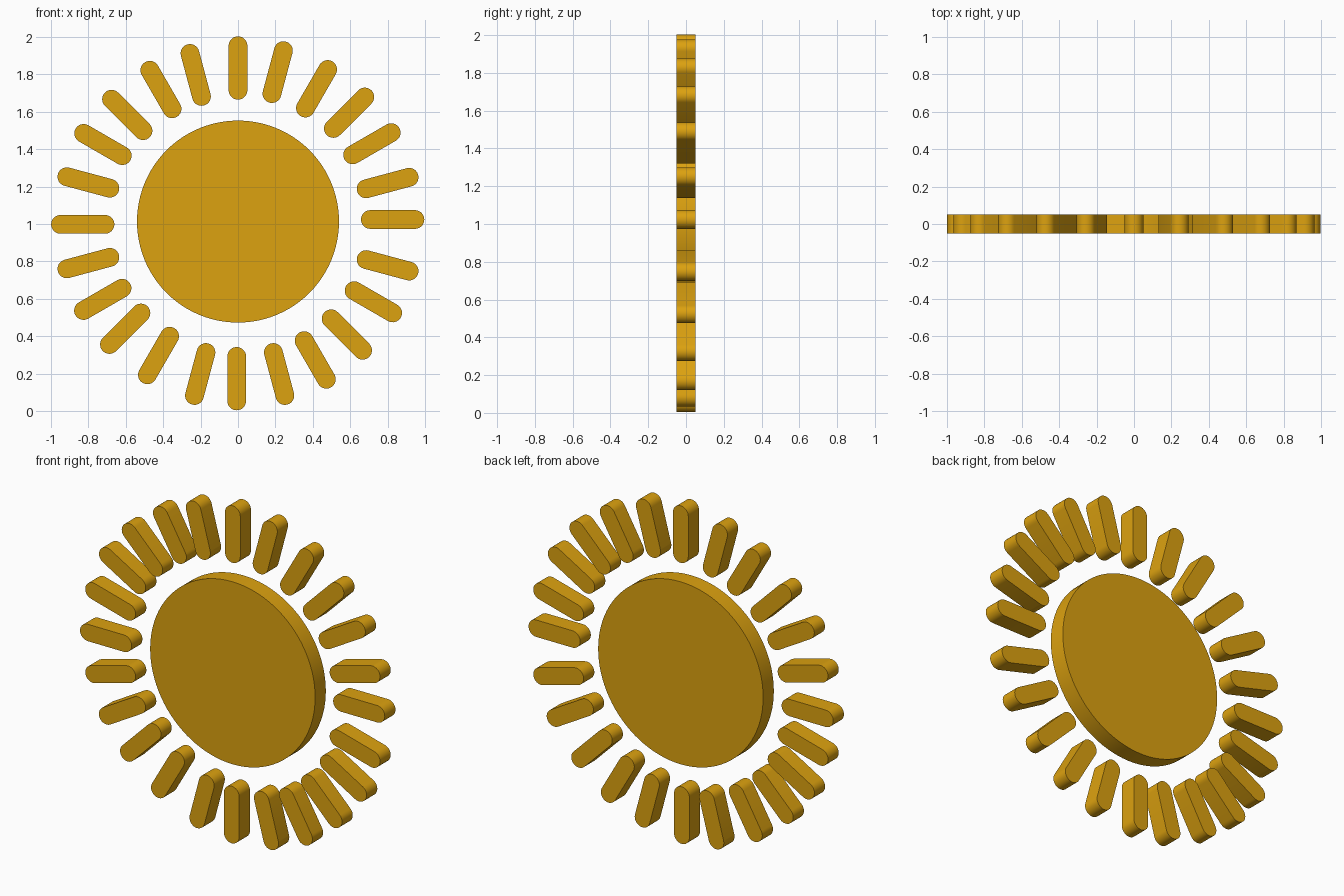
import bpy
import bmesh
from math import sin, cos, pi, radians
from mathutils import Vector

if "Cube" in bpy.data.objects:
    bpy.data.objects.remove(bpy.data.objects["Cube"])

DEPTH = 0.05        # half thickness
RAY_R = 0.05        # radius of the rounded ray ends
RAY_HALF = 0.119    # half distance between the ray end centres

gold = bpy.data.materials.new("gold")
gold.diffuse_color = (0.72, 0.36, 0.005, 1)
gold.use_nodes = True
gold.node_tree.nodes["Principled BSDF"].inputs["Base Color"].default_value = gold.diffuse_color


def plate(name, outline, centre):
    """Extrude an x-z outline through the thickness of the model."""
    bm = bmesh.new()
    face = bm.faces.new([bm.verts.new((x, -DEPTH, z)) for x, z in outline])
    ext = bmesh.ops.extrude_face_region(bm, geom=[face], use_keep_orig=True)
    moved = [v for v in ext["geom"] if isinstance(v, bmesh.types.BMVert)]
    bmesh.ops.translate(bm, verts=moved, vec=(0, 2 * DEPTH, 0))
    bmesh.ops.recalc_face_normals(bm, faces=bm.faces)
    mesh = bpy.data.meshes.new(name)
    bm.to_mesh(mesh)
    bm.free()
    mesh.materials.append(gold)
    obj = bpy.data.objects.new(name, mesh)
    obj.location = (centre[0], 0, centre[1])
    bpy.context.collection.objects.link(obj)
    bpy.ops.object.select_all(action="DESELECT")
    obj.select_set(True)
    bpy.context.view_layer.objects.active = obj
    bpy.ops.object.shade_smooth_by_angle(angle=radians(30))
    return obj


def arc(cz, radius, start, end, steps):
    return [(radius * cos(start + (end - start) * i / steps),
             cz + radius * sin(start + (end - start) * i / steps))
            for i in range(steps + 1)]


# Central disc
plate("sun_disc", arc(0, 0.54, 0, 2 * pi, 96)[:-1], (0, 1.013))

# Ray centres, clockwise from the top; each ray is turned 15 degrees further
ray_centres = [
    (0.0, 1.834), (0.212, 1.812), (0.42, 1.723), (0.594, 1.595),
    (0.716, 1.429), (0.80, 1.219), (0.827, 1.024), (0.80, 0.779),
    (0.724, 0.584), (0.582, 0.409), (0.413, 0.273), (0.22, 0.198),
    (-0.007, 0.173), (-0.202, 0.198), (-0.425, 0.297), (-0.603, 0.44),
    (-0.723, 0.597), (-0.80, 0.791), (-0.83, 0.998), (-0.80, 1.222),
    (-0.722, 1.425), (-0.592, 1.583), (-0.412, 1.719), (-0.226, 1.797),
]
capsule = arc(RAY_HALF, RAY_R, 0, pi, 16) + arc(-RAY_HALF, RAY_R, pi, 2 * pi, 16)
for i, centre in enumerate(ray_centres):
    ray = plate(f"ray_{i + 1}", capsule, centre)
    ray.rotation_euler.y = radians(15 * i)
